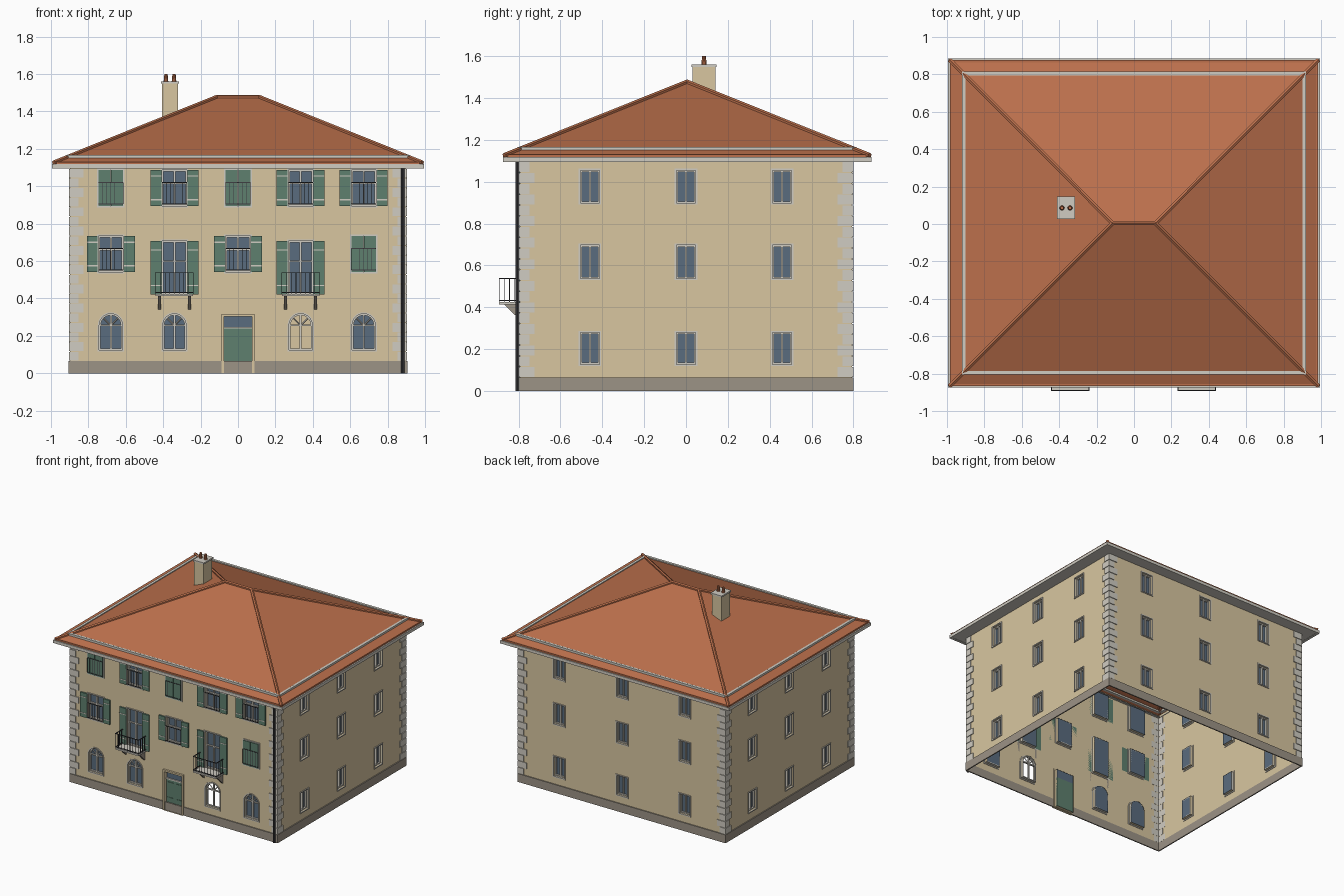
import bpy, bmesh, math
from mathutils import Matrix, Vector

if "Cube" in bpy.data.objects:
    bpy.data.objects.remove(bpy.data.objects["Cube"], do_unlink=True)


def colour(name, *rgb):
    lin = [(c / 255 / 12.92) if c < 11 else ((c / 255 + 0.055) / 1.055) ** 2.4 for c in rgb]
    m = bpy.data.materials.new(name)
    m.use_nodes = True
    m.diffuse_color = (*lin, 1)
    m.node_tree.nodes["Principled BSDF"].inputs["Base Color"].default_value = (*lin, 1)
    return m


PLASTER = colour("cream plaster", 216, 198, 160)
STONE = colour("grey plinth stone", 156, 147, 134)
TRIM = colour("pale stone trim", 208, 204, 194)
TILE = colour("terracotta tile", 188, 112, 76)
GREEN = colour("green paint", 94, 128, 110)
GLASS = colour("blue grey glass", 90, 108, 126)
IRON = colour("dark iron", 62, 62, 66)

parts = {}


def part(name, mat):
    if name not in parts:
        parts[name] = (bmesh.new(), mat)
    return parts[name][0]


def box(bm, M, x0, x1, y0, y1, z0, z1):
    S = Matrix.Diagonal((x1 - x0, y1 - y0, z1 - z0, 1))
    T = Matrix.Translation(((x0 + x1) / 2, (y0 + y1) / 2, (z0 + z1) / 2))
    bmesh.ops.create_cube(bm, size=1, matrix=M @ T @ S)


def rod(bm, a, b, r, n=8, r2=None):
    a, b = Vector(a), Vector(b)
    R = (b - a).to_track_quat('Z', 'Y').to_matrix().to_4x4()
    bmesh.ops.create_cone(bm, cap_ends=True, segments=n, radius1=r, radius2=r2 or r,
                          depth=(b - a).length, matrix=Matrix.Translation((a + b) / 2) @ R)


def perimeter(bm, hx, hy, t, z0, z1, cy=0.0):
    M = Matrix.Translation((0, cy, 0))
    for s in (-1, 1):
        box(bm, M, -hx, hx, *sorted((s * hy, s * (hy - t))), z0, z1)
        box(bm, M, *sorted((s * hx, s * (hx - t))), t - hy, hy - t, z0, z1)


def outline(cx, hw, z0, z1, arched=False):
    """Opening outline in wall coordinates."""
    pts = [(cx - hw, z0), (cx + hw, z0)]
    if arched:
        pts += [(cx + hw * math.cos(a), z1 - hw + hw * math.sin(a))
                for a in (math.pi * i / 14 for i in range(15))]
    else:
        pts += [(cx + hw, z1), (cx - hw, z1)]
    return pts


def ring(bm, M, outer, inner, y0, y1):
    """Solid frame between two matching outlines."""
    loops = [[bm.verts.new(M @ Vector((u, y, z))) for u, z in pts]
             for pts, y in ((outer, y0), (inner, y0), (inner, y1), (outer, y1))]
    n = len(outer)
    for k in range(4):
        a, b = loops[k], loops[(k + 1) % 4]
        for i in range(n):
            j = (i + 1) % n
            bm.faces.new((a[i], a[j], b[j], b[i]))


def wall(M, half, holes):
    """Sheet wall with openings and inward reveals."""
    bm = part("walls", PLASTER)
    edges, hole_edges = [], []
    for k, pts in enumerate([outline(0, half, 0, 1.12)] + holes):
        vs = [bm.verts.new(M @ Vector((u, 0, z))) for u, z in pts]
        es = [bm.edges.new((vs[i], vs[(i + 1) % len(vs)])) for i in range(len(vs))]
        edges += es
        hole_edges += es if k else []
    out = M.to_3x3() @ Vector((0, -1, 0))
    bmesh.ops.triangle_fill(bm, use_beauty=True, edges=edges, normal=out)
    ext = bmesh.ops.extrude_edge_only(bm, edges=hole_edges)["geom"]
    bmesh.ops.translate(bm, vec=-0.025 * out, verts=[v for v in ext if isinstance(v, bmesh.types.BMVert)])


def glazing(M, cx, hw, z0, z1, arched=False, transom=None, glass=True):
    """Glass, surround, sash frame and bars of one window."""
    o = outline(cx, hw, z0, z1, arched)
    if glass:
        bm = part("window_glass", GLASS)
        bm.faces.new([bm.verts.new(M @ Vector((u, 0.024, z))) for u, z in o])
    f = part("window_frames", TRIM)
    t = 0.008
    ring(f, M, outline(cx, hw + t, z0 - t, z1 + t, arched), o, -0.006, 0.004)
    ring(f, M, o, outline(cx, hw - t, z0 + t, z1 - t, arched), 0.01, 0.024)
    top = z1 - hw if arched else z1
    box(f, M, cx - 0.005, cx + 0.005, 0.01, 0.023, z0, z1 - 0.004)
    if transom:
        box(f, M, cx - hw, cx + hw, 0.011, 0.022, transom - 0.004, transom + 0.004)
    if arched:
        for s in (-1, 1):
            p = [M @ Vector((cx + k * s, 0.016, top + k)) for k in (0, hw * 0.69)]
            rod(f, *p, 0.004, 4)


def window_rail(M, cx, hw, z0, y=-0.014):
    r = part("window_railings", IRON)
    for z in (z0 + 0.01, z0 + 0.125):
        box(r, M, cx - hw, cx + hw, y - 0.002, y + 0.002, z - 0.002, z + 0.002)
    for i in range(7):
        u = cx + hw * (i / 3 - 1)
        box(r, M, u - 0.001, u + 0.001, y - 0.001, y + 0.001, z0 + 0.01, z0 + 0.125)


def shutters(M, cx, hw, z0, z1, closed):
    g, s = part("shutters", GREEN), part("shutter_straps", TRIM)
    for side in (-1, 1):
        if closed:
            a, b = sorted((cx + side * 0.002, cx + side * hw))
        else:
            a, b = sorted((cx + side * (hw + 0.004), cx + side * (hw + 0.062)))
        box(g, M, a, b, -0.012, 0, z0, z1)
        if not closed:
            for z in (z0 + 0.17 * (z1 - z0), z1 - 0.17 * (z1 - z0)):
                box(s, M, a, b, -0.014, -0.01, z - 0.003, z + 0.003)


def balcony(M, cx):
    hw, d, z0, z1 = 0.1, -0.1, 0.425, 0.54
    box(part("balcony_floors", TRIM), M, cx - hw, cx + hw, d, 0, z0 - 0.012, z0)
    r = part("balcony_railings", IRON)
    for z in (z0 + 0.01, z1):
        box(r, M, cx - hw, cx + hw, d, d + 0.005, z - 0.005, z)
        for s in (-1, 1):
            box(r, M, cx + s * hw - 0.0025, cx + s * hw + 0.0025, d, 0, z - 0.005, z)
    for i in range(9):
        u = cx + hw * (i / 4 - 1)
        box(r, M, u - 0.0015, u + 0.0015, d + 0.001, d + 0.004, z0, z1)
    for s in (-1, 1):
        u = cx + s * hw
        for y in (-0.075, -0.05, -0.025):
            box(r, M, u - 0.0015, u + 0.0015, y - 0.0015, y + 0.0015, z0, z1)
        # triangular bracket
        b, u = part("balcony_brackets", STONE), cx + s * 0.08
        tri = [[b.verts.new(M @ Vector((u + e, y, z))) for y, z in ((0, 0.413), (d * 0.75, 0.413), (0, 0.34))]
               for e in (-0.008, 0.008)]
        b.faces.new(tri[0])
        b.faces.new(tri[1])
        for i in range(3):
            j = (i + 1) % 3
            b.faces.new((tri[0][i], tri[0][j], tri[1][j], tri[1][i]))


# Front wall: arched ground floor, door, two shuttered storeys
HX, HY = 0.897, 0.793
F = Matrix.Translation((0, -HY, 0))
cols = [-0.68, -0.34, 0, 0.335, 0.672]
holes = []
W = 0.066
for i, cx in enumerate(cols):
    if i != 2:
        holes.append(outline(cx, W - 0.004, 0.125, 0.318, True))
        glazing(F, cx, W - 0.004, 0.125, 0.318, True, 0.256, glass=i != 3)
    tall = i in (1, 3)
    for z0, z1, shut in ((0.42, 0.707, False) if tall else (0.542, 0.733, i == 4),
                         (0.895, 1.088, i in (0, 2))):
        holes.append(outline(cx, W, z0, z1))
        glazing(F, cx, W, z0, z1, transom=z0 + 0.62 * (z1 - z0))
        shutters(F, cx, W, z0, z1, shut)
        if not (tall and z0 < 0.8):
            window_rail(F, cx, W, z0)
    if tall:
        balcony(F, cx)
holes.append(outline(0, 0.076, 0.004, 0.305))
wall(F, HX, holes)

# Door with fanlight and surround
box(part("door", GREEN), F, -0.076, 0.076, 0.012, 0.024, 0.004, 0.24)
for s in (-1, 1):
    for z0, z1 in ((0.03, 0.1), (0.12, 0.22)):
        box(part("door", GREEN), F, s * 0.038 - 0.026, s * 0.038 + 0.026, 0.008, 0.013, z0, z1)
box(part("door_fanlight", GLASS), F, -0.076, 0.076, 0.018, 0.024, 0.24, 0.305)
d = part("door_surround", PLASTER)
ring(d, F, outline(0, 0.088, 0, 0.317), outline(0, 0.075, 0.002, 0.304), -0.016, 0.004)
box(part("door_transom", TRIM), F, -0.076, 0.076, 0.008, 0.02, 0.238, 0.248)

# Side and back walls with a regular window grid
for angle, dist, half, step in ((90, HX, HY, 0.459), (180, HY, HX, 0.545), (270, HX, HY, 0.459)):
    M = Matrix.Rotation(math.radians(angle), 4, 'Z') @ Matrix.Translation((0, -dist, 0))
    holes = []
    for cx in (-step, 0, step):
        for z0, z1 in ((0.128, 0.28), (0.538, 0.697), (0.898, 1.054)):
            holes.append(outline(cx, 0.046, z0, z1))
            glazing(M, cx, 0.046, z0, z1)
    wall(M, half, holes)

# Plinth and alternating corner stones
perimeter(part("plinth", STONE), HX + 0.008, HY + 0.008, 0.009, 0, 0.065)
n = 20
h = (1.095 - 0.065) / n
for k in range(n):
    for sx in (-1, 1):
        for sy in (-1, 1):
            a, b = (0.07, 0.045) if k % 2 else (0.045, 0.07)
            q, z = part("corner_stones", TRIM), 0.065 + k * h
            I = Matrix()
            box(q, I, *sorted((sx * (HX - a), sx * (HX + 0.006))),
                *sorted((sy * (HY - 0.001), sy * (HY + 0.006))), z + 0.002, z + h - 0.002)
            box(q, I, *sorted((sx * (HX - 0.001), sx * (HX + 0.006))),
                *sorted((sy * (HY - b), sy * HY)), z + 0.002, z + h - 0.002)

# Downpipe
rod(part("downpipe", IRON), (0.88, -HY - 0.012, 0), (0.88, -HY - 0.012, 1.1), 0.009)

# Hipped roof with ridge caps, eaves and snow guard
CY, EX, EY, ZE, ZR, RX = 0.005, 0.985, 0.872, 1.125, 1.475, 0.115
roof = part("roof", TILE)
c = [(x, CY + y, ZE) for x, y in ((-EX, -EY), (EX, -EY), (EX, EY), (-EX, EY))]
r = [(-RX, CY, ZR), (RX, CY, ZR)]
v = [roof.verts.new(p) for p in c + r]
for f in ((0, 1, 5, 4), (1, 2, 5), (2, 3, 4, 5), (3, 0, 4)):
    roof.faces.new([v[i] for i in f])
caps = part("ridge_caps", TILE)
for a, b in ((c[0], r[0]), (c[3], r[0]), (c[1], r[1]), (c[2], r[1]), (r[0], r[1])):
    rod(caps, a, b, 0.013, 6)
perimeter(part("tile_edge", TILE), EX, EY, 0.02, 1.115, 1.13, CY)
perimeter(part("gutter", TRIM), EX + 0.01, EY + 0.008, 0.02, 1.095, 1.118, CY)
perimeter(part("soffit", TRIM), EX, EY, 0.092, 1.097, 1.102, CY)
perimeter(part("snow_guard", TRIM), 0.92, 0.81, 0.02, 1.145, 1.166, CY)

# Chimney with cap and clay pots
box(part("chimney", PLASTER), Matrix(), -0.405, -0.322, 0.032, 0.14, 1.3, 1.55)
box(part("chimney_cap", TRIM), Matrix(), -0.411, -0.316, 0.026, 0.146, 1.548, 1.56)
for x in (-0.385, -0.342):
    rod(part("chimney_pots", TILE), (x, 0.086, 1.56), (x, 0.086, 1.6), 0.013, 10, 0.009)

# Turn every part into an object
for name, (bm, mat) in parts.items():
    if name not in ("walls", "window_glass", "roof"):
        bmesh.ops.recalc_face_normals(bm, faces=bm.faces)
    me = bpy.data.meshes.new(name)
    bm.to_mesh(me)
    bm.free()
    me.materials.append(mat)
    bpy.context.collection.objects.link(bpy.data.objects.new(name, me))
